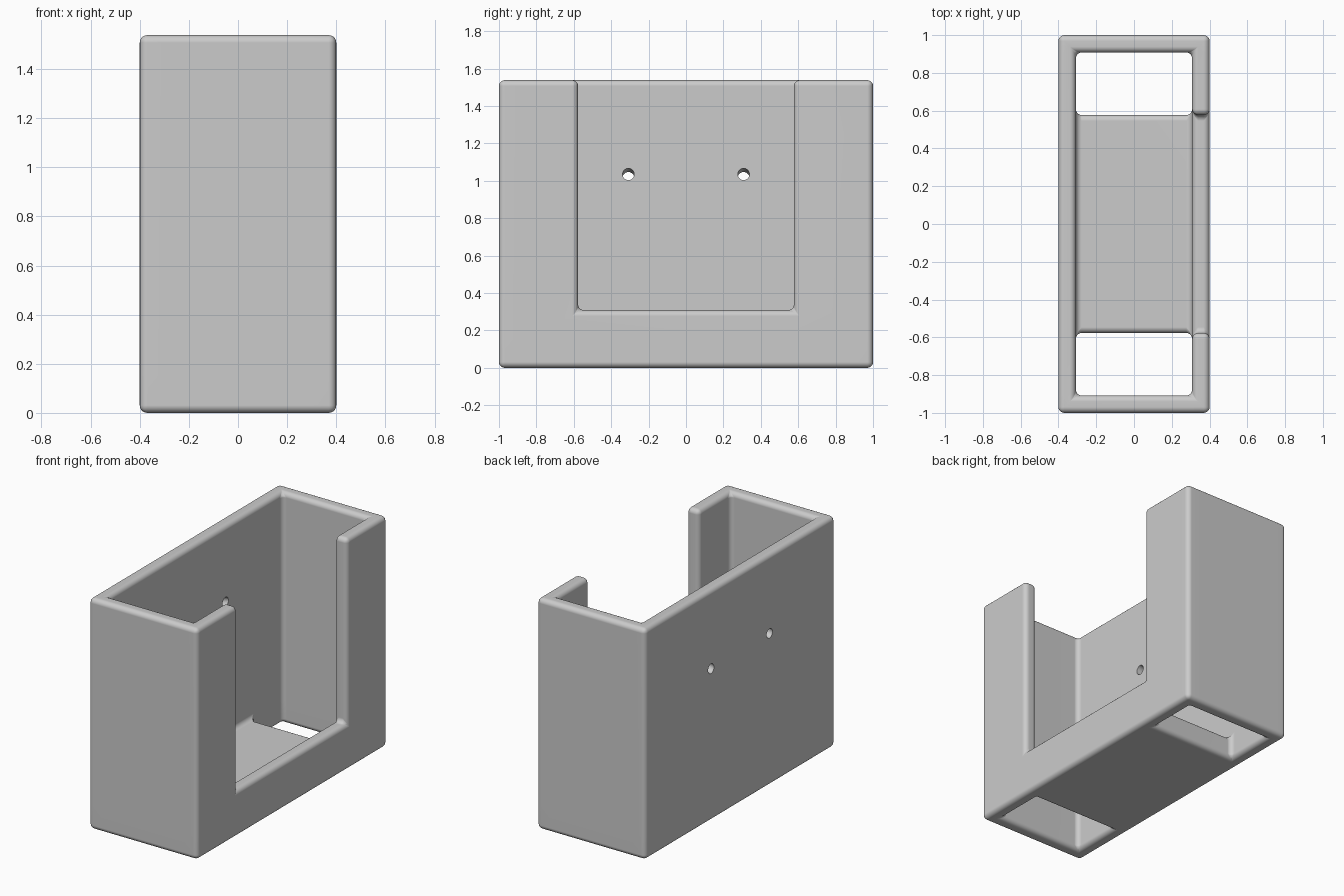
import bpy, bmesh, math
from mathutils import Matrix

if "Cube" in bpy.data.objects:
    bpy.data.objects.remove(bpy.data.objects["Cube"])

# Break lines of the holder: walls, floor openings, notch
X = [-0.4, -0.308, 0.308, 0.4]
Y = [-1.0, -0.908, -0.577, 0.577, 0.908, 1.0]
Z = [0.0, 0.154, 0.308, 1.538]
ROUND = 0.031


def solid(i, j, k):
    if not (0 <= i < 3 and 0 <= j < 5 and 0 <= k < 3):
        return False
    if j in (0, 4) or i == 0:        # end walls and back wall
        return True
    if i == 2:                       # front wall with its tall notch
        return not (j == 2 and k == 2)
    return j == 2 and k == 0         # floor between the two openings


# Holder body: outer skin of the solid cells
bm = bmesh.new()
verts = {}


def vert(c):
    if c not in verts:
        verts[c] = bm.verts.new((X[c[0]], Y[c[1]], Z[c[2]]))
    return verts[c]


for i in range(3):
    for j in range(5):
        for k in range(3):
            if not solid(i, j, k):
                continue
            for axis in range(3):
                for side in (0, 1):
                    n = [i, j, k]
                    n[axis] += 2 * side - 1
                    if solid(*n):
                        continue
                    u, v = (axis + 1) % 3, (axis + 2) % 3
                    corners = []
                    for a, b in ((0, 0), (1, 0), (1, 1), (0, 1)):
                        c = [i, j, k]
                        c[axis] += side
                        c[u] += a
                        c[v] += b
                        corners.append(vert(tuple(c)))
                    bm.faces.new(corners if side else corners[::-1])
bmesh.ops.recalc_face_normals(bm, faces=bm.faces)
mesh = bpy.data.meshes.new("holder_body")
bm.to_mesh(mesh)
bm.free()
body = bpy.data.objects.new("holder_body", mesh)
bpy.context.collection.objects.link(body)

# Screw hole cutter: two slightly tilted drills through the back wall
bm = bmesh.new()
for y in (-0.308, 0.308):
    m = (Matrix.Translation((-0.308, y, 1.035))
         @ Matrix.Rotation(math.radians(90 - 12), 4, 'Y'))
    bmesh.ops.create_cone(bm, cap_ends=True, segments=32, radius1=0.031,
                          radius2=0.031, depth=0.5, matrix=m)
cut_mesh = bpy.data.meshes.new("screw_hole_cutter")
bm.to_mesh(cut_mesh)
bm.free()
cutter = bpy.data.objects.new("screw_hole_cutter", cut_mesh)
bpy.context.collection.objects.link(cutter)
cutter.hide_render = True

# Round every edge, then drill the holes
bev = body.modifiers.new("rounding", 'BEVEL')
bev.width = ROUND
bev.segments = 5
bev.limit_method = 'ANGLE'
bev.angle_limit = math.radians(40)
drill = body.modifiers.new("drill", 'BOOLEAN')
drill.operation = 'DIFFERENCE'
drill.solver = 'EXACT'
drill.object = cutter

bpy.context.view_layer.objects.active = body
body.select_set(True)
for name in ("rounding", "drill"):
    bpy.ops.object.modifier_apply(modifier=name)
bpy.data.objects.remove(cutter)
bpy.ops.object.shade_smooth_by_angle(angle=math.radians(35))
wn = body.modifiers.new("flat_sides", 'WEIGHTED_NORMAL')
wn.keep_sharp = True

# Plain grey finish
grey = bpy.data.materials.new("light grey")
grey.diffuse_color = (0.6, 0.6, 0.6, 1)
grey.use_nodes = True
grey.node_tree.nodes["Principled BSDF"].inputs["Base Color"].default_value = grey.diffuse_color
body.data.materials.clear()
body.data.materials.append(grey)
